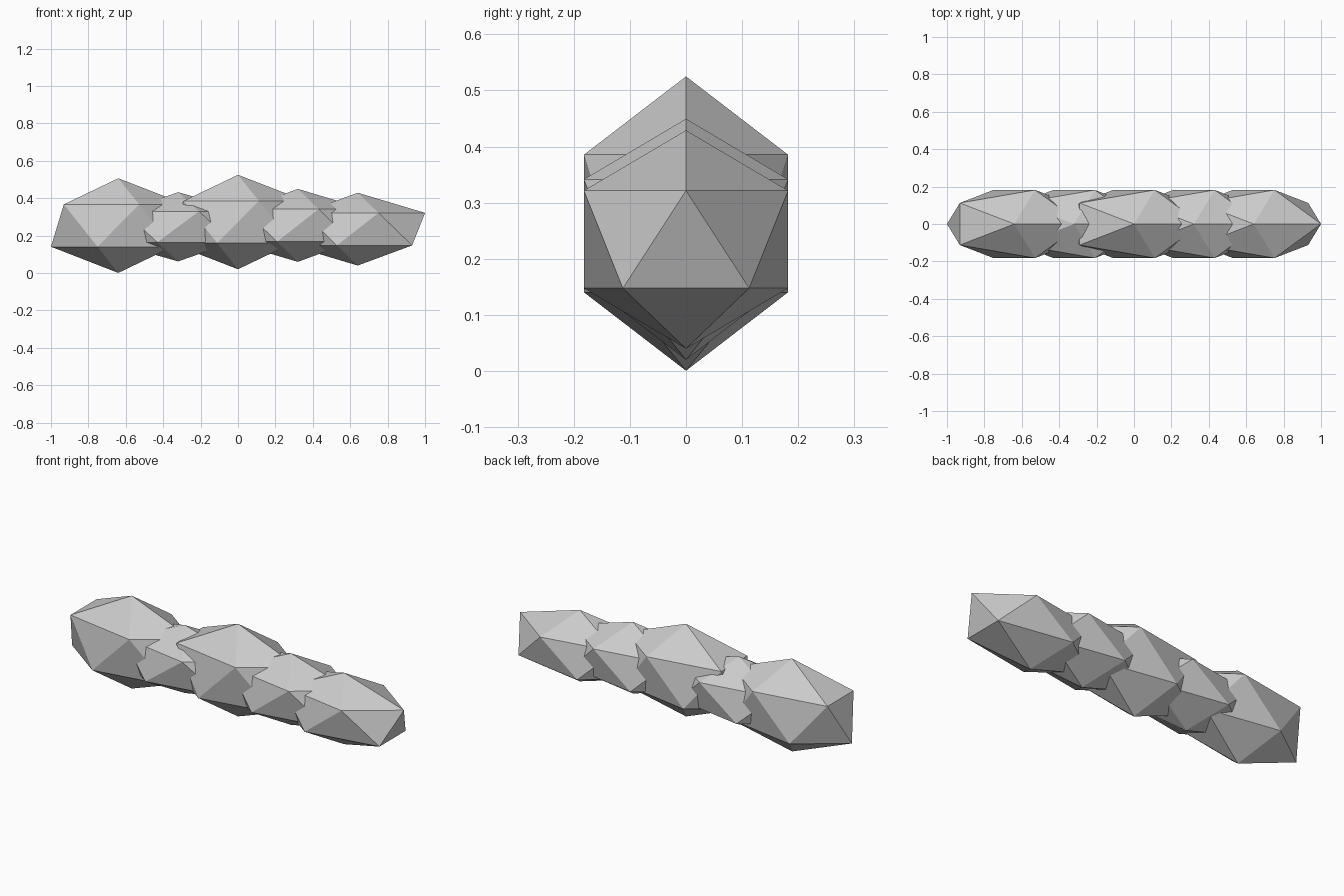
import bpy

if "Cube" in bpy.data.objects:
    bpy.data.objects.remove(bpy.data.objects["Cube"])

# Row of overlapping faceted stones: x centre, z centre, half height
stones = [
    (-0.64, 0.2535, 0.2530),
    (-0.32, 0.2470, 0.1850),
    (0.00, 0.2725, 0.2525),
    (0.32, 0.2545, 0.1950),
    (0.64, 0.2345, 0.1945),
]


def add_stone(index, x, z, half_height):
    """One stretched icosahedron standing in the row."""
    bpy.ops.mesh.primitive_ico_sphere_add(subdivisions=1, radius=1, location=(x, 0, z))
    stone = bpy.context.object
    stone.name = f"stone_{index}"
    stone.scale = (0.4025, 0.214, half_height)
    bpy.ops.object.transform_apply(location=False, rotation=False, scale=True)


for i, (x, z, h) in enumerate(stones, 1):
    add_stone(i, x, z, h)
